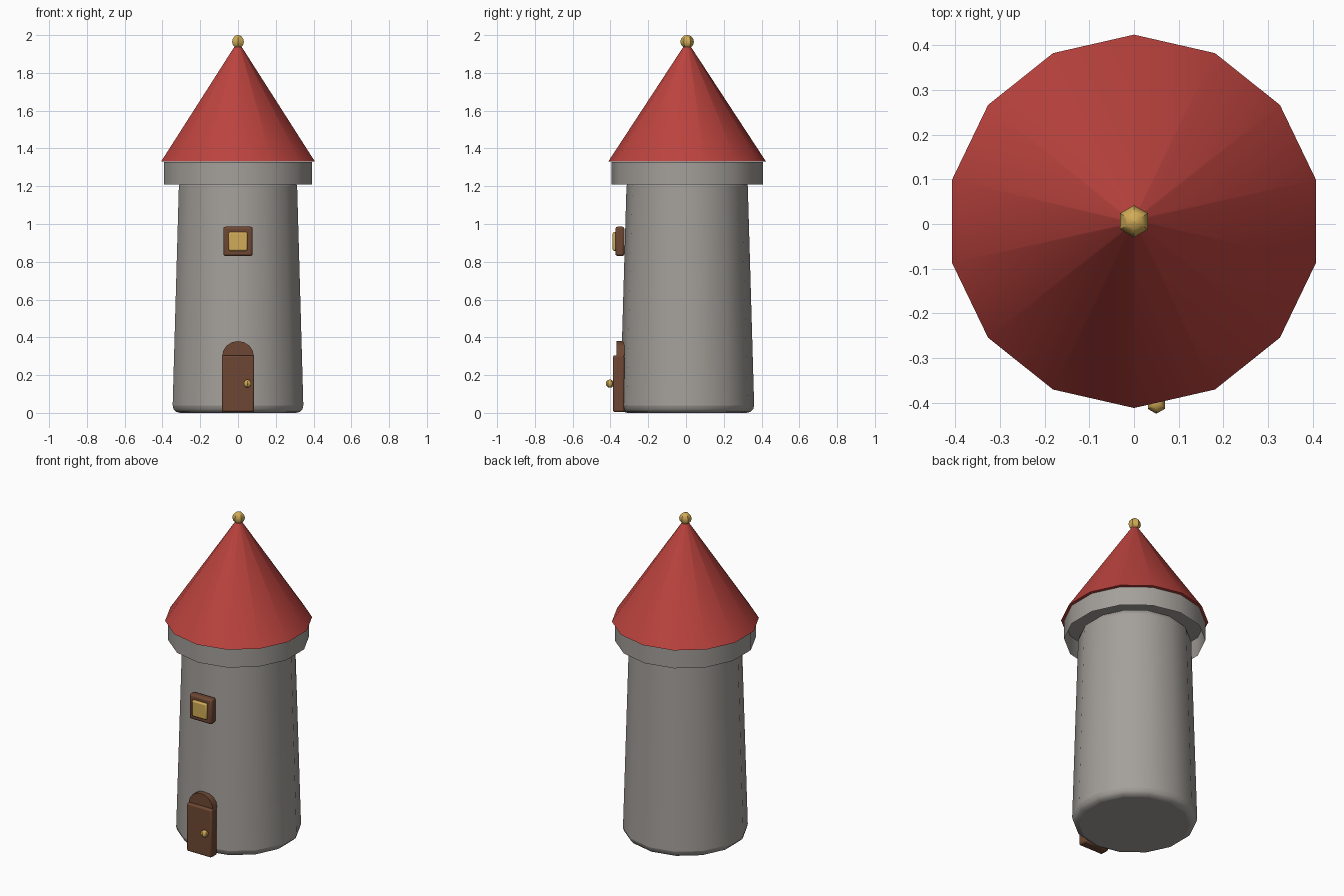
import bpy, bmesh, math
from mathutils import Vector

if "Cube" in bpy.data.objects:
    bpy.data.objects.remove(bpy.data.objects["Cube"])

CY = 0.006   # tower axis, offset back so the door knob fits in the footprint
SIDES = 14


def material(name, rgb):
    m = bpy.data.materials.new(name)
    m.diffuse_color = (*rgb, 1)
    m.use_nodes = True
    m.node_tree.nodes["Principled BSDF"].inputs["Base Color"].default_value = m.diffuse_color
    return m


STONE = material("grey stone", (0.37, 0.35, 0.325))
RED = material("red tiles", (0.50, 0.056, 0.048))
WOOD = material("brown wood", (0.155, 0.064, 0.033))
GOLD = material("gold", (0.64, 0.41, 0.095))


def finish(name, bm, mat, bevel=0.0, segments=2):
    bmesh.ops.recalc_face_normals(bm, faces=bm.faces)
    mesh = bpy.data.meshes.new(name)
    bm.to_mesh(mesh)
    bm.free()
    mesh.materials.append(mat)
    ob = bpy.data.objects.new(name, mesh)
    bpy.context.collection.objects.link(ob)
    if bevel:
        mod = ob.modifiers.new("bevel", 'BEVEL')
        mod.width, mod.segments = bevel, segments
        mod.limit_method, mod.angle_limit = 'ANGLE', math.radians(40)
    bpy.ops.object.select_all(action='DESELECT')
    ob.select_set(True)
    bpy.context.view_layer.objects.active = ob
    bpy.ops.object.shade_smooth_by_angle(angle=math.radians(35))
    return ob


def lathe(name, profile, mat, sides=SIDES, centre=(0, CY), bottom=True, top=True, **kw):
    """Rings of (radius, z) joined into a body, first corner facing the back."""
    bm = bmesh.new()
    rings = []
    for r, z in profile:
        angles = [math.pi / 2 + 2 * math.pi * i / sides for i in range(sides)]
        rings.append([bm.verts.new((centre[0] + r * math.cos(a),
                                    centre[1] + r * math.sin(a), z)) for a in angles])
    for lo, hi in zip(rings, rings[1:]):
        for i in range(sides):
            j = (i + 1) % sides
            bm.faces.new((lo[i], lo[j], hi[j], hi[i]))
    if bottom:
        bm.faces.new(rings[0][::-1])
    if top:
        bm.faces.new(rings[-1])
    return finish(name, bm, mat, **kw)


def ball(name, centre, radius, mat):
    steps = 6
    profile = [(radius * max(math.sin(math.pi * k / steps), 0.01),
                centre[2] - radius * math.cos(math.pi * k / steps)) for k in range(steps + 1)]
    return lathe(name, profile, mat, sides=6, centre=centre[:2])


def box(name, lo, hi, mat, bevel):
    lo, hi = Vector(lo), Vector(hi)
    bm = bmesh.new()
    bmesh.ops.create_cube(bm, size=1)
    bmesh.ops.scale(bm, vec=hi - lo, verts=bm.verts)
    bmesh.ops.translate(bm, vec=(lo + hi) / 2, verts=bm.verts)
    return finish(name, bm, mat, bevel=bevel)


# Tower body, eave ring open underneath, roof and finial
lathe("tower_wall", [(0.356, 0), (0.32, 1.24)], STONE, bevel=0.04, segments=3)
lathe("eave_ring", [(0.401, 1.21), (0.401, 1.328)], STONE, bottom=False)
lathe("roof", [(0.418, 1.33), (0.012, 1.95)], RED)
ball("finial", (0, CY, 1.965), 0.036, GOLD)

# Door leaf, rounded door top and knob
box("door", (-0.086, -0.387, 0.004), (0.086, -0.326, 0.305), WOOD, 0.01)
bm = bmesh.new()
arc = [(0.084 * math.cos(math.pi * k / 8), 0.30 + 0.08 * math.sin(math.pi * k / 8))
       for k in range(9)]
face = bm.faces.new([bm.verts.new((x, -0.368, z)) for x, z in arc])
ext = bmesh.ops.extrude_face_region(bm, geom=[face], use_keep_orig=True)
bmesh.ops.translate(bm, vec=(0, 0.042, 0),
                    verts=[v for v in ext["geom"] if isinstance(v, bmesh.types.BMVert)])
finish("door_arch", bm, WOOD)
ball("door_knob", (0.05, -0.403, 0.155), 0.022, GOLD)

# Window frame and lit pane
box("window_frame", (-0.078, -0.374, 0.83), (0.078, -0.326, 0.986), WOOD, 0.012)
box("window_pane", (-0.05, -0.388, 0.858), (0.05, -0.34, 0.958), GOLD, 0.008)
